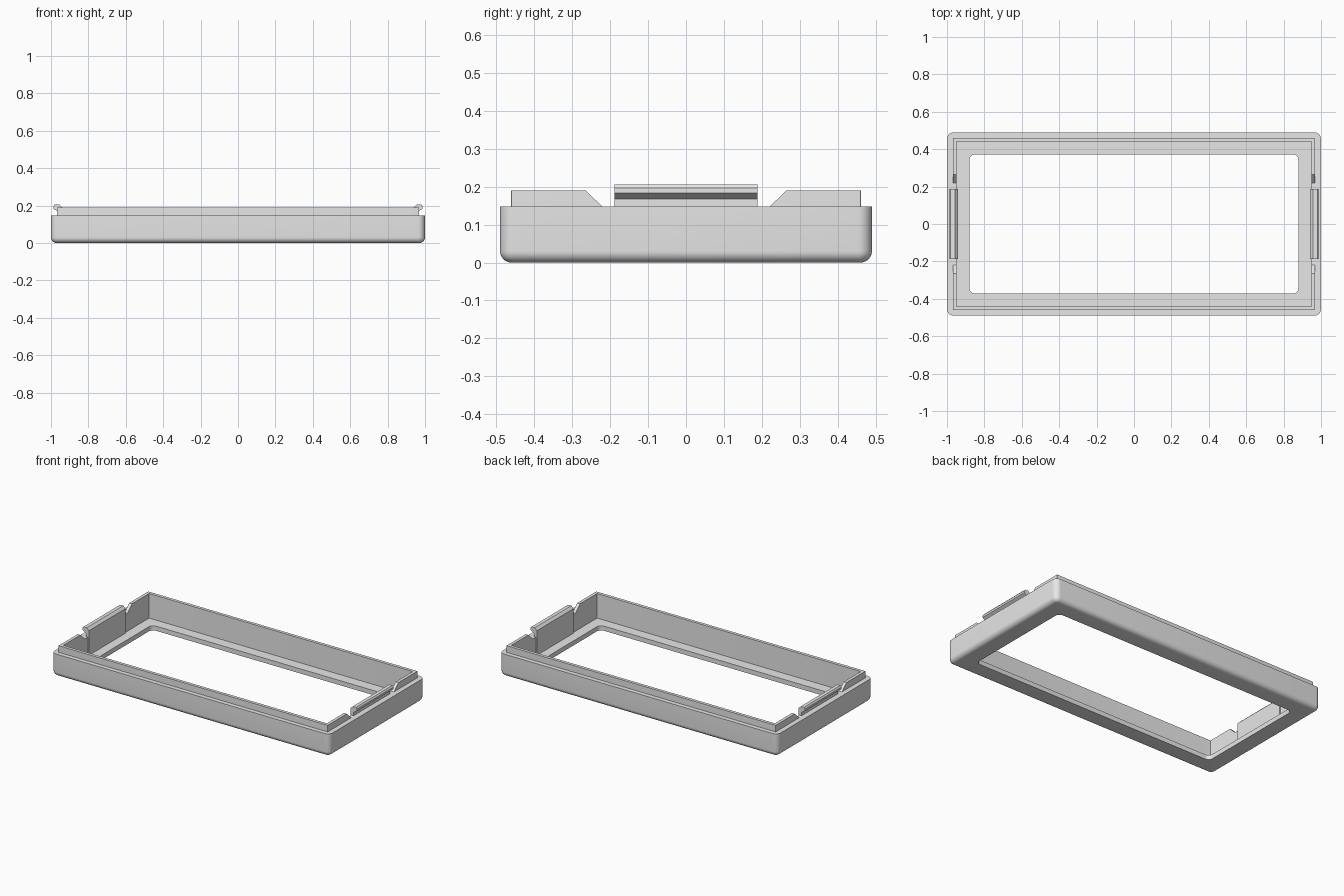
import bpy, bmesh, math

if "Cube" in bpy.data.objects:
    bpy.data.objects.remove(bpy.data.objects["Cube"], do_unlink=True)

grey = bpy.data.materials.new("light_grey_plastic")
grey.use_nodes = True
grey.diffuse_color = (0.8, 0.8, 0.8, 1)
grey.node_tree.nodes["Principled BSDF"].inputs["Base Color"].default_value = (0.8, 0.8, 0.8, 1)

STEPS = 8  # segments per rounded corner


def finish(name, bm):
    bmesh.ops.recalc_face_normals(bm, faces=bm.faces)
    mesh = bpy.data.meshes.new(name)
    bm.to_mesh(mesh)
    bm.free()
    mesh.materials.append(grey)
    obj = bpy.data.objects.new(name, mesh)
    bpy.context.collection.objects.link(obj)
    return obj


def select_only(obj):
    bpy.ops.object.select_all(action="DESELECT")
    obj.select_set(True)
    bpy.context.view_layer.objects.active = obj


def rounded_loop(bm, hx, hy, r, z):
    """Rounded rectangle of vertices at height z."""
    verts = []
    for quarter, (sx, sy) in enumerate([(1, 1), (-1, 1), (-1, -1), (1, -1)]):
        for i in range(STEPS + 1):
            a = math.pi / 2 * (quarter + i / STEPS)
            verts.append(bm.verts.new((sx * (hx - r) + r * math.cos(a),
                                       sy * (hy - r) + r * math.sin(a), z)))
    return verts


def ring(name, sections):
    """Closed frame swept through a cycle of rounded rectangles."""
    bm = bmesh.new()
    loops = [rounded_loop(bm, *s) for s in sections]
    for a, b in zip(loops, loops[1:] + loops[:1]):
        for i in range(len(a)):
            j = (i + 1) % len(a)
            bm.faces.new((a[i], a[j], b[j], b[i]))
    return finish(name, bm)


def prism(name, points, offset):
    """Polygon extruded by the offset vector."""
    bm = bmesh.new()
    face = bm.faces.new([bm.verts.new(p) for p in points])
    out = bmesh.ops.extrude_face_region(bm, geom=[face])
    moved = [v for v in out["geom"] if isinstance(v, bmesh.types.BMVert)]
    bmesh.ops.translate(bm, verts=moved, vec=offset)
    return finish(name, bm)


HX, HY, RIM, LIP, FLOOR = 1.0, 0.49, 0.147, 0.19, 0.03
CORNER, FILLET, SHARP = 0.036, 0.03, 0.001

# Frame: window, rounded underside, outer wall, rim, raised lip, cavity, floor
sections = [(0.88, 0.372, 0.03, 0)]
for i in range(STEPS + 1):
    a = math.pi / 2 * i / STEPS
    inset = FILLET * (1 - math.sin(a))
    sections.append((HX - inset, HY - inset, CORNER - inset, FILLET * (1 - math.cos(a))))
sections += [
    (HX, HY, CORNER, RIM),
    (0.968, 0.461, SHARP, RIM),
    (0.968, 0.461, SHARP, LIP),
    (0.948, 0.441, SHARP, LIP),
    (0.948, 0.441, SHARP, FLOOR),
    (0.88, 0.372, 0.03, FLOOR),
]
frame = ring("bezel_frame", sections)

# Slope-ended gaps in the lip at both short sides
for side in (-1, 1):
    slope = 0.045 / (LIP - RIM)
    top = LIP + 0.02
    wide = 0.22 + slope * (top - RIM)
    x = side * 0.9
    cutter = prism("gap_cutter",
                   [(x, -0.22, RIM), (x, 0.22, RIM), (x, wide, top), (x, -wide, top)],
                   (side * 0.15, 0, 0))
    cutter.hide_render = True
    mod = frame.modifiers.new("gap", "BOOLEAN")
    mod.operation = "DIFFERENCE"
    mod.solver = "EXACT"
    mod.object = cutter
    select_only(frame)
    bpy.ops.object.modifier_apply(modifier=mod.name)
    bpy.data.objects.remove(cutter, do_unlink=True)

select_only(frame)
bpy.ops.object.shade_smooth_by_angle(angle=math.radians(30))

# Snap clips: upright tab with an outward hook
clip_profile = [(0.941, FLOOR - 0.005), (0.963, FLOOR - 0.005), (0.963, 0.168),
                (0.987, 0.183), (0.987, 0.196), (0.98, 0.205),
                (0.956, 0.205), (0.941, 0.19)]
for side, label in ((1, "left"), (-1, "right")):
    prism(label + "_snap_clip",
          [(side * x, -0.188, z) for x, z in clip_profile], (0, 0.376, 0))
